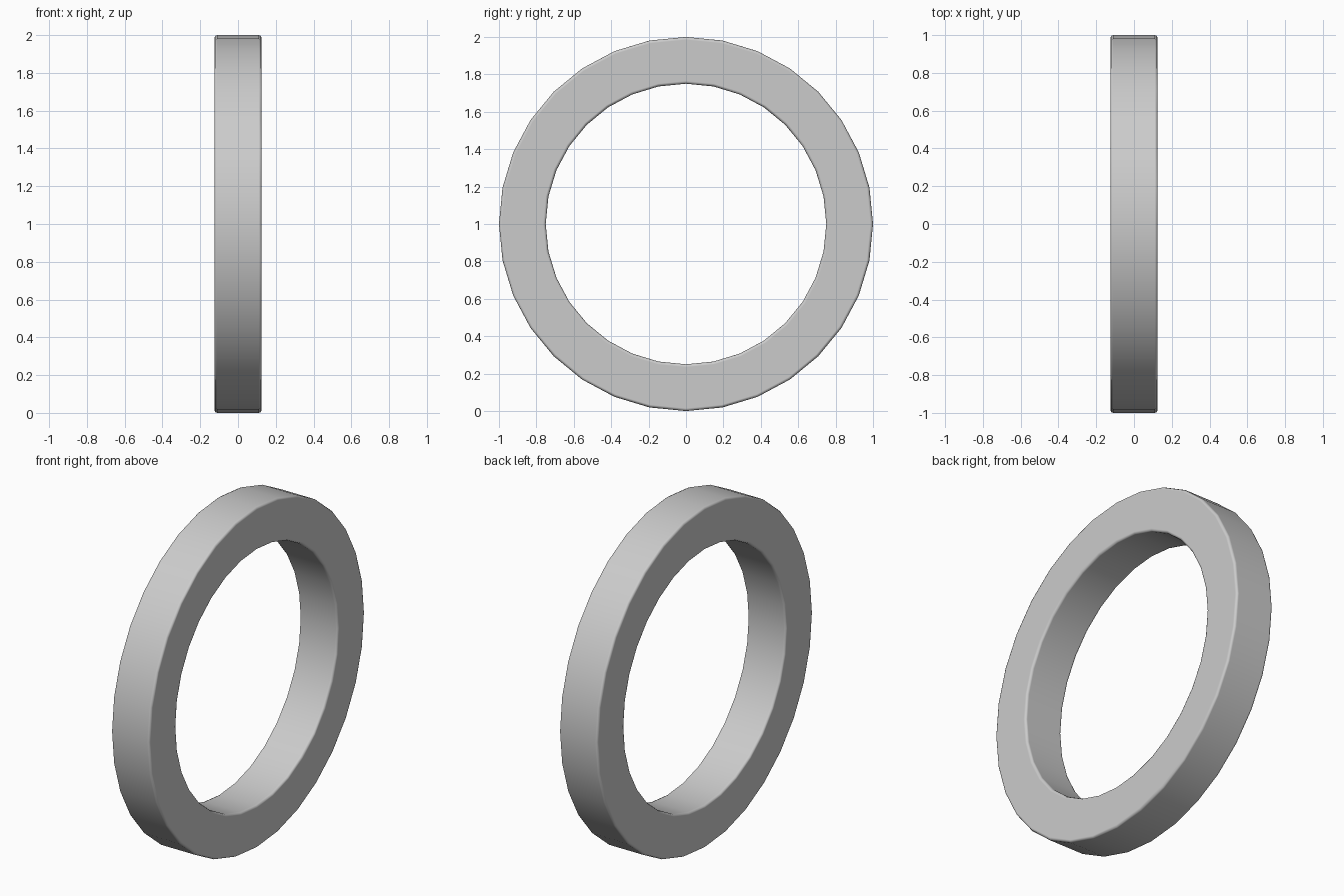
import bpy, bmesh
from math import tau
from mathutils import Vector

if "Cube" in bpy.data.objects:
    bpy.data.objects.remove(bpy.data.objects["Cube"])

SIDES = 32
OUTER, INNER, HALF = 1.0, 0.75, 0.125

# Ring: rectangular section spun around the x axis
bm = bmesh.new()
section = [(-HALF, INNER), (HALF, INNER), (HALF, OUTER), (-HALF, OUTER)]
verts = [bm.verts.new((x, 0, r)) for x, r in section]
edges = [bm.edges.new((verts[i], verts[(i + 1) % 4])) for i in range(4)]
bmesh.ops.spin(bm, geom=verts + edges, cent=Vector((0, 0, 0)), axis=Vector((1, 0, 0)),
               angle=tau, steps=SIDES, use_merge=False)
bmesh.ops.remove_doubles(bm, verts=bm.verts[:], dist=1e-4)
bmesh.ops.recalc_face_normals(bm, faces=bm.faces[:])
for f in bm.faces:
    f.smooth = True

mesh = bpy.data.meshes.new("ring")
bm.to_mesh(mesh)
bm.free()
ring = bpy.data.objects.new("ring", mesh)
ring.location.z = OUTER
bpy.context.collection.objects.link(ring)

# Small rounded rims
bevel = ring.modifiers.new("rim_bevel", 'BEVEL')
bevel.width = 0.015
bevel.segments = 2
bevel.limit_method = 'ANGLE'
bevel.harden_normals = True
